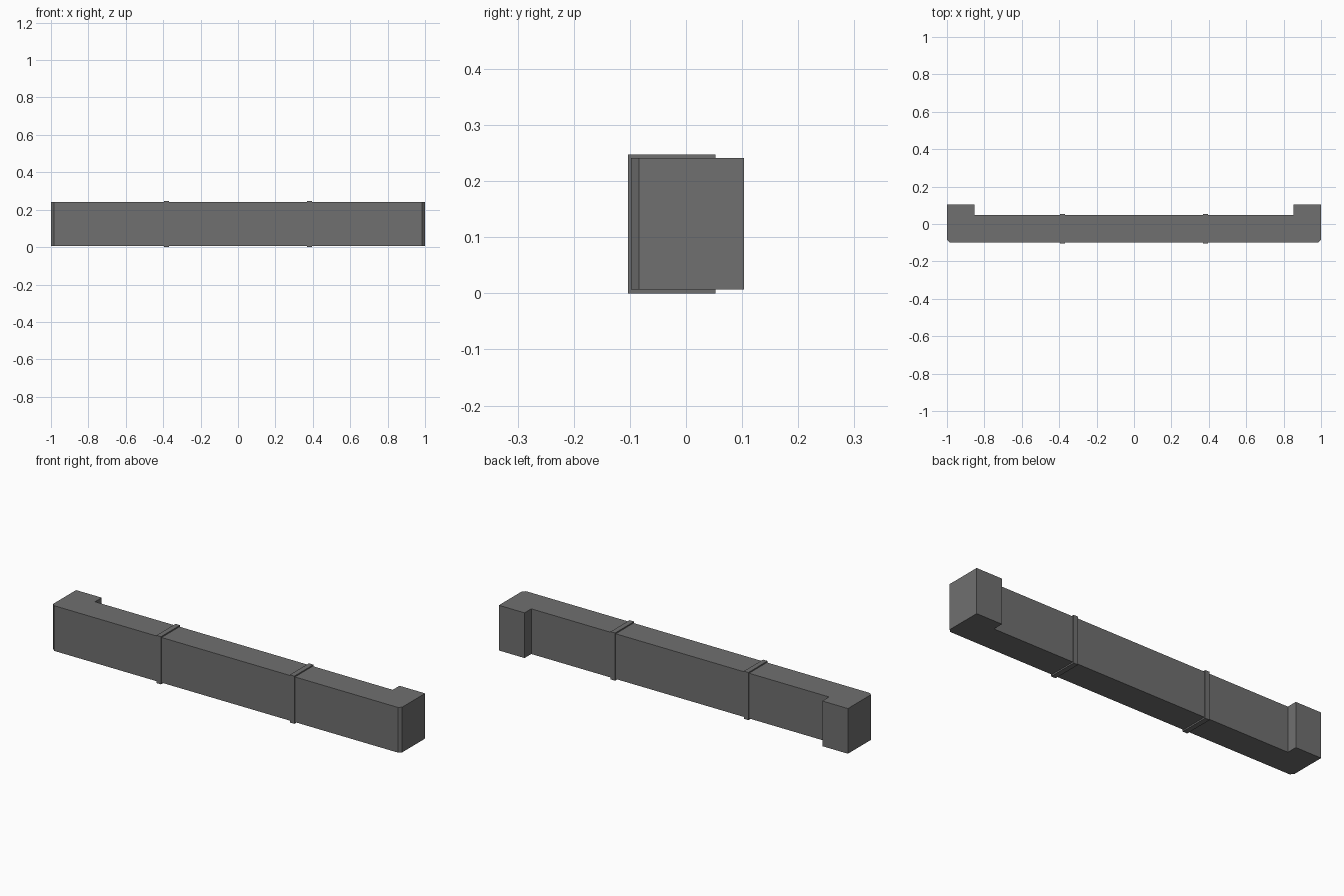
import bpy, bmesh

if "Cube" in bpy.data.objects:
    bpy.data.objects.remove(bpy.data.objects["Cube"])

grey = bpy.data.materials.new("dark grey")
grey.diffuse_color = (0.16, 0.16, 0.16, 1)
grey.use_nodes = True
grey.node_tree.nodes["Principled BSDF"].inputs["Base Color"].default_value = grey.diffuse_color


def extrude_outline(name, outline, z0, z1):
    """Solid prism from a plan outline (counter-clockwise x, y points)."""
    bm = bmesh.new()
    face = bm.faces.new([bm.verts.new((x, y, z0)) for x, y in outline])
    ext = bmesh.ops.extrude_face_region(bm, geom=[face], use_keep_orig=True)
    top = [v for v in ext["geom"] if isinstance(v, bmesh.types.BMVert)]
    bmesh.ops.translate(bm, verts=top, vec=(0, 0, z1 - z0))
    bmesh.ops.recalc_face_normals(bm, faces=bm.faces)
    mesh = bpy.data.meshes.new(name)
    bm.to_mesh(mesh)
    bm.free()
    mesh.materials.append(grey)
    obj = bpy.data.objects.new(name, mesh)
    bpy.context.collection.objects.link(obj)
    return obj


# Beam with chamfered front corners and a rear return at each end
half = [(0.985, -0.098), (1.0, -0.084), (1.0, 0.103), (0.853, 0.103), (0.853, 0.048)]
outline = half + [(-x, y) for x, y in reversed(half)]
extrude_outline("bumper_beam", outline, 0.007, 0.241)

# Thin raised bands wrapped around the beam
for side, cx in (("left", -0.382), ("right", 0.382)):
    w = 0.013
    band = [(cx - w, -0.103), (cx + w, -0.103), (cx + w, 0.053), (cx - w, 0.053)]
    extrude_outline("band_" + side, band, 0.0, 0.247)
